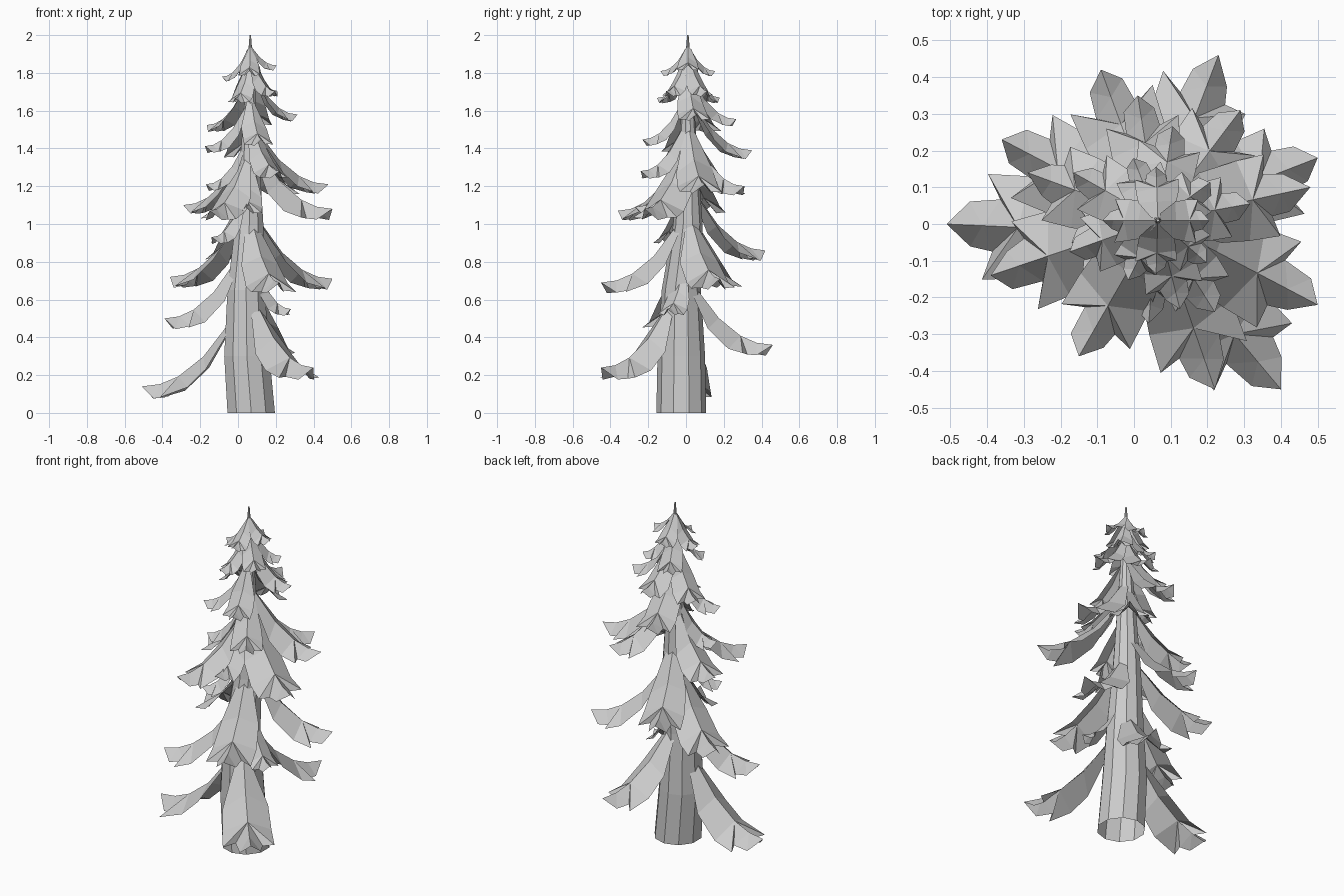
import bpy, bmesh, math, random
from mathutils import Vector

if "Cube" in bpy.data.objects:
    bpy.data.objects.remove(bpy.data.objects["Cube"])

random.seed(4)

# trunk rings: x, z, radius
RINGS = [(.07, 0, .132), (.047, .3, .126), (.043, .65, .104), (.06, 1.0, .078),
         (.065, 1.7, .028), (.065, 2.0, .004)]


def finish(bm, name):
    me = bpy.data.meshes.new(name)
    bm.to_mesh(me)
    bm.free()
    bpy.context.collection.objects.link(bpy.data.objects.new(name, me))


def trunk_at(z):
    """Trunk centre x, y and radius at a height."""
    for (x0, z0, r0), (x1, z1, r1) in zip(RINGS, RINGS[1:]):
        if z <= z1:
            f = (z - z0) / (z1 - z0)
            break
    return x0 + (x1 - x0) * f, (-.025 if z < .7 else .01), r0 + (r1 - r0) * f


# trunk: tapering ten-sided column with a slight wander, open at the foot
bm = bmesh.new()
loops = []
for _, z, _ in RINGS:
    x, y, r = trunk_at(z)
    ring = bmesh.ops.create_circle(bm, segments=10, radius=r)["verts"]
    bmesh.ops.translate(bm, verts=ring, vec=(x, y, z))
    loops.append(ring)
for a, b in zip(loops, loops[1:]):
    for i in range(10):
        bm.faces.new((a[i - 1], a[i], b[i], b[i - 1]))
bm.faces.new(loops[-1])
bmesh.ops.recalc_face_normals(bm, faces=bm.faces)
finish(bm, "trunk")


def bough(name, x, y, z):
    """Folded drooping bough with tip (x, y, z); rise and width follow its reach."""
    reach = math.hypot(x - .06, y)
    top = min(z + .11 + .45 * reach, 1.94)
    width = .03 + .2 * reach
    cx, cy, r = trunk_at(top)
    d = Vector((x - cx, y - cy, 0)).normalized()
    start = Vector((cx, cy, top)) + d * r * .6
    run = Vector((x - start.x, y - start.y, 0))
    side = Vector((-d.y, d.x, 0))
    bm = bmesh.new()

    def point(t, w, sag):
        # steep near the trunk, flattening towards the tip
        p = start + run * t + side * w * width
        p.z = top + (z - top) * (1 - (1 - t) ** 2.1) - sag * width
        return bm.verts.new(p)

    a, b, c, e, f = [point(t, 0, 0) for t in (0, .33, .6, .8, 1)]
    for s in (1, -1):
        j = lambda: random.uniform(-.035, .035)
        e0, e1, e2, lobe, notch, tip = [
            point(t + j(), s * (w + j()), g) for t, w, g in
            ((.03, .3, .25), (.3, .85, .6), (.52, .95, .65),
             (.76, 1, .5), (.72, .5, .55), (.86, .42, .48))]
        for face in ((a, b, e1, e0), (b, c, e2, e1), (c, lobe, e2),
                     (c, notch, lobe), (c, e, notch), (e, tip, notch), (e, f, tip)):
            bm.faces.new(face[::-s])
    finish(bm, name)


# large boughs, lowest first: tip position
TIPS = [(-.51, 0, .14), (.4, -.45, .24), (.23, .46, .36), (-.39, -.14, .5),
        (.28, -.1, .55), (.22, -.45, .69), (.5, .18, .71), (-.36, .23, .72),
        (-.09, .42, .86), (-.14, -.14, .93), (.5, -.22, 1.08), (-.15, -.36, 1.07),
        (-.29, .14, 1.1), (.04, -.27, 1.09), (.48, .1, 1.21), (.29, .31, 1.2),
        (-.17, -.05, 1.21), (.22, -.24, 1.28), (.01, .35, 1.39)]
for i, tip in enumerate(TIPS):
    bough(f"bough_{i + 1:02d}", *tip)

# crown whorls: count, height, reach, first angle and step in degrees
WHORLS = [(2, 1.44, .25, 200, 85), (3, 1.55, .26, 10, 70),
          (4, 1.68, .18, -115, 75), (4, 1.81, .145, 0, 90)]
for k, (n, z, reach, first, step) in enumerate(WHORLS):
    for i in range(n):
        a = math.radians(first + step * i)
        bough(f"crown_bough_{k + 1}_{i + 1}", .06 + reach * math.cos(a),
              .01 + reach * math.sin(a), z + .03 * math.cos(a))
